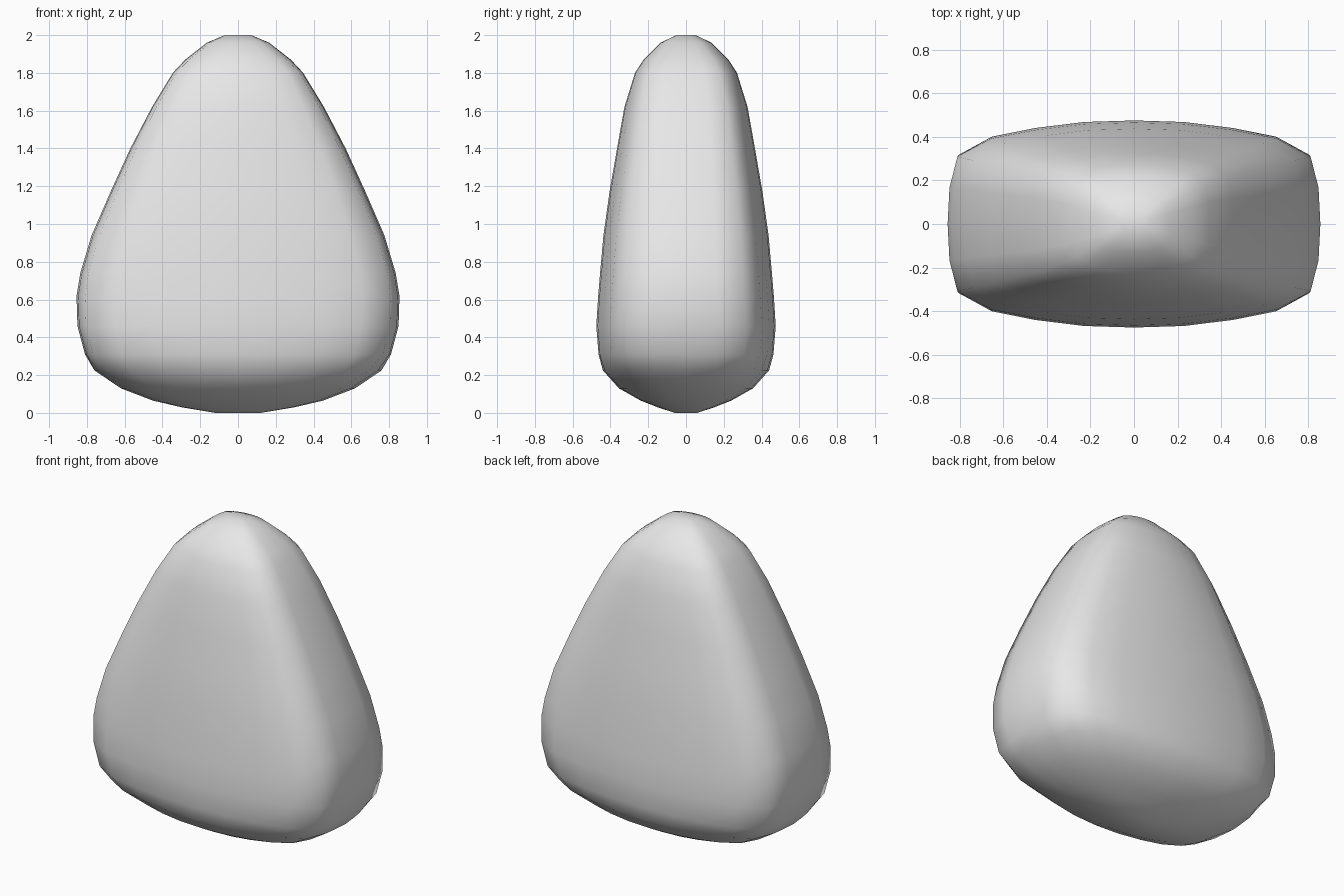
import bpy
import bmesh
import math

default_cube = bpy.data.objects.get("Cube")
if default_cube:
    bpy.data.objects.remove(default_cube, do_unlink=True)

# One plain grey stone colour
stone_grey = bpy.data.materials.new("stone_grey")
stone_grey.use_nodes = True
grey = (0.8, 0.8, 0.8, 1)
stone_grey.diffuse_color = grey
shader = next(n for n in stone_grey.node_tree.nodes if n.type == 'BSDF_PRINCIPLED')
shader.inputs["Base Color"].default_value = grey

# Height, half width and half depth of each level of the stone
LEVELS = [
    (0, .12, .06), (.03, .30, .15), (.065, .45, .24), (.13, .62, .355),
    (.225, .76, .44), (.31, .81, .463), (.46, .85, .475), (.62, .855, .465),
    (.74, .835, .455), (.94, .775, .437), (1.17, .675, .405), (1.4, .57, .365),
    (1.62, .455, .326), (1.8, .345, .27), (1.87, .28, .225),
    (1.96, .165, .135), (2, .07, .05),
]

# Quarter of the boxy cross-section, from the side to the front
QUARTER = [(1, 0), (.99, .36), (.947, .667), (.766, .844), (.532, .927), (.27, .985), (0, 1)]


def full_outline(quarter):
    """Mirror a quarter outline into a closed counter-clockwise ring."""
    half = quarter + [(-x, y) for x, y in reversed(quarter[:-1])]
    return half + [(-x, -y) for x, y in half[1:-1]]


def roundness(z):
    """How far a level leans from boxy to oval near the two ends."""
    bottom = max(0, 1 - z / 0.3)
    top = max(0, (z - 1.8) / 0.4)
    return min(0.9, bottom + top)


def cross_section(z, half_width, half_depth):
    points = []
    blend = roundness(z)
    for x, y in full_outline(QUARTER):
        length = math.hypot(x, y)
        scale = 1 + (1 / length - 1) * blend
        points.append((x * scale * half_width, y * scale * half_depth, z))
    return points


# Stone body, lofted through its levels and closed at both ends
bm = bmesh.new()
rings = [[bm.verts.new(p) for p in cross_section(*level)] for level in LEVELS]
count = len(rings[0])
for lower, upper in zip(rings, rings[1:]):
    for i in range(count):
        j = (i + 1) % count
        bm.faces.new((lower[i], lower[j], upper[j], upper[i]))
bm.faces.new(list(reversed(rings[0])))
bm.faces.new(rings[-1])
bmesh.ops.recalc_face_normals(bm, faces=bm.faces)
for face in bm.faces:
    face.smooth = True

mesh = bpy.data.meshes.new("stone_body")
bm.to_mesh(mesh)
bm.free()
mesh.materials.append(stone_grey)
stone_body = bpy.data.objects.new("stone_body", mesh)
bpy.context.collection.objects.link(stone_body)
